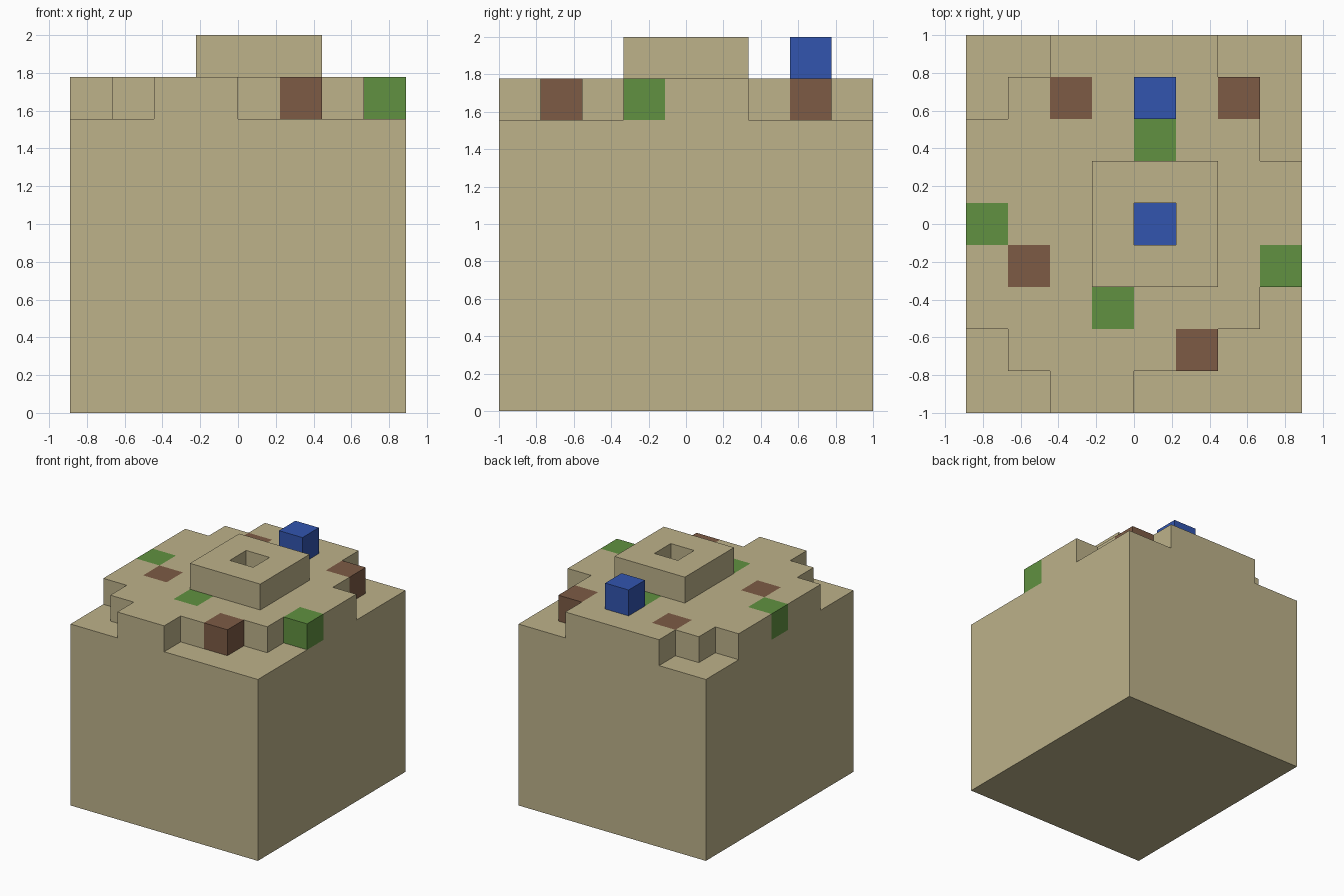
import bpy, bmesh
from mathutils import Vector

if "Cube" in bpy.data.objects:
    bpy.data.objects.remove(bpy.data.objects["Cube"])

U = 2 / 9                      # block edge length
NX, NY, BASE = 8, 9, 7         # footprint in blocks, base height in blocks


def material(name, rgb):
    m = bpy.data.materials.new(name)
    m.diffuse_color = (*rgb, 1)
    m.use_nodes = True
    m.node_tree.nodes["Principled BSDF"].inputs["Base Color"].default_value = m.diffuse_color
    return m


tan = material("sandy tan", (0.509, 0.445, 0.254))
brown = material("earth brown", (0.205, 0.105, 0.060))
green = material("leaf green", (0.119, 0.283, 0.052))
blue = material("water blue", (0.032, 0.091, 0.430))

# Stepped terrace: first and last block of each row, front to back
rows = [(2, 3), (1, 5), (0, 6), (0, 7), (0, 7), (0, 7), (0, 6), (1, 6), (2, 5)]
terrace = {(i, j, BASE) for j, (a, b) in enumerate(rows) for i in range(a, b + 1)}

# Coloured blocks set into the terrace
soil = {(2, 7, BASE), (6, 7, BASE), (1, 3, BASE), (5, 1, BASE)}
grass = {(0, 4, BASE), (7, 3, BASE), (3, 2, BASE), (4, 6, BASE)}
pool = {(4, 4, BASE)}

# Square rim around the pool, and the loose block behind it
rim = {(i, j, BASE + 1) for i in (3, 4, 5) for j in (3, 4, 5)} - {(4, 4, BASE + 1)}
top_block = {(4, 7, BASE + 1)}

base = {(i, j, k) for i in range(NX) for j in range(NY) for k in range(BASE)}

parts = [
    ("base", base, tan),
    ("terrace", terrace - soil - grass - pool, tan),
    ("soil_blocks", soil, brown),
    ("grass_blocks", grass, green),
    ("pool", pool, blue),
    ("pool_rim", rim, tan),
    ("blue_block", top_block, blue),
]
solid = set().union(*(cells for _, cells, _ in parts))


def build(name, cells, mat):
    """Make the exposed sides of a group of blocks."""
    bm = bmesh.new()
    for cell in sorted(cells):
        for axis in range(3):
            for sign in (1, -1):
                near = list(cell)
                near[axis] += sign
                if tuple(near) in solid:
                    continue
                n, a, b = Vector(), Vector(), Vector()
                n[axis] = sign
                a[(axis + 1) % 3] = 1
                b[(axis + 2) % 3] = sign
                c = Vector(cell) + Vector((0.5 - NX / 2, 0.5 - NY / 2, 0.5))
                quad = [c + (n + a * s + b * t) / 2
                        for s, t in ((-1, -1), (1, -1), (1, 1), (-1, 1))]
                bm.faces.new([bm.verts.new(p * U) for p in quad])
    bmesh.ops.remove_doubles(bm, verts=bm.verts, dist=1e-4)
    me = bpy.data.meshes.new(name)
    bm.to_mesh(me)
    bm.free()
    me.materials.append(mat)
    bpy.context.collection.objects.link(bpy.data.objects.new(name, me))


for part in parts:
    build(*part)
